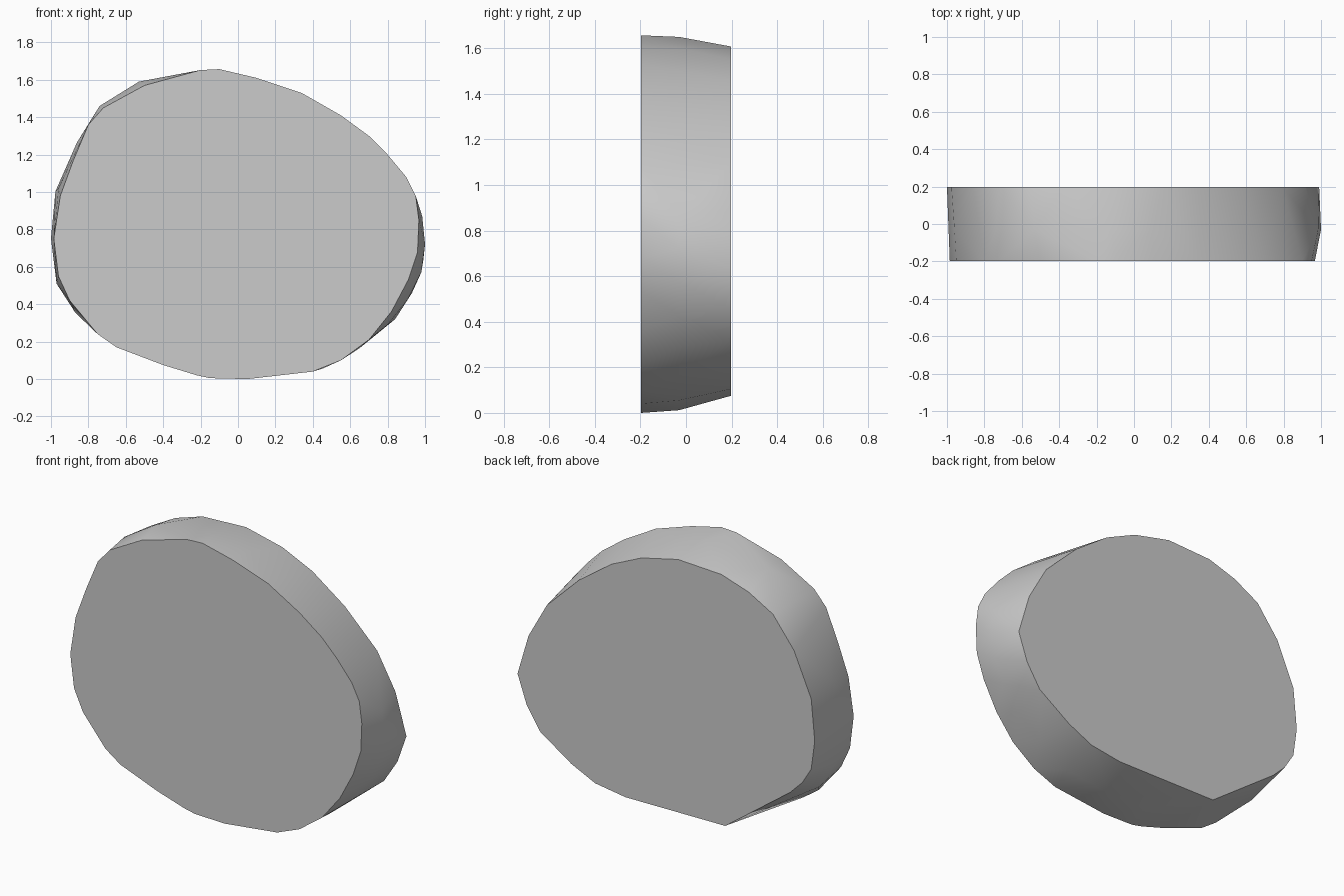
import bpy
import bmesh
import math

cube = bpy.data.objects.get("Cube")
if cube:
    bpy.data.objects.remove(cube, do_unlink=True)

HALF = 0.197  # half the slab thickness

# Outlines of the stone as (x, z), counter-clockwise from the bottom
front = [(-0.15, 0.005), (0.05, 0.0), (0.40, 0.04), (0.55, 0.10), (0.70, 0.21),
         (0.82, 0.36), (0.91, 0.53), (0.96, 0.68), (0.967, 0.85), (0.95, 0.98),
         (0.90, 1.08), (0.80, 1.20), (0.70, 1.30), (0.55, 1.41), (0.34, 1.53),
         (0.10, 1.61), (-0.10, 1.657), (-0.20, 1.652), (-0.50, 1.57), (-0.72, 1.45),
         (-0.80, 1.36), (-0.88, 1.17), (-0.95, 0.98), (-0.985, 0.75), (-0.96, 0.55),
         (-0.90, 0.42), (-0.75, 0.24), (-0.65, 0.17), (-0.40, 0.075), (-0.22, 0.02)]
middle = [(-0.10, 0.015), (0.15, 0.012), (0.45, 0.055), (0.65, 0.165), (0.80, 0.29),
          (0.91, 0.43), (0.98, 0.57), (1.0, 0.72), (0.985, 0.87), (0.10, 1.60),
          (-0.12, 1.65), (-0.53, 1.59), (-0.74, 1.46), (-0.96, 1.02), (-0.97, 0.51),
          (-0.87, 0.355)]
back = [(-0.40, 0.08), (0.267, 0.075), (0.47, 0.105), (0.63, 0.18), (0.84, 0.32),
        (0.93, 0.46), (0.99, 0.63), (0.916, 0.88), (0.794, 1.096), (0.578, 1.306),
        (0.361, 1.46), (0.159, 1.552), (-0.084, 1.608), (-0.375, 1.595), (-0.557, 1.537),
        (-0.72, 1.447), (-0.861, 1.265), (-0.976, 1.004), (-1.0, 0.752), (-0.976, 0.577),
        (-0.916, 0.48), (-0.834, 0.398)]

# Wrap the three outlines in one convex stone
bm = bmesh.new()
for outline, y in ((front, -HALF), (middle, -0.03), (back, HALF)):
    for x, z in outline:
        bm.verts.new((x, y, z))
bmesh.ops.convex_hull(bm, input=bm.verts[:])
bmesh.ops.delete(bm, geom=[v for v in bm.verts if not v.link_faces], context='VERTS')

# Merge the flat front and back into single faces
bmesh.ops.dissolve_limit(bm, angle_limit=math.radians(0.5),
                         verts=bm.verts[:], edges=bm.edges[:])
bmesh.ops.recalc_face_normals(bm, faces=bm.faces[:])
mesh = bpy.data.meshes.new("stone_slab")
bm.to_mesh(mesh)
bm.free()

stone = bpy.data.objects.new("stone_slab", mesh)
bpy.context.collection.objects.link(stone)

# Plain grey stone
grey = bpy.data.materials.new("stone_grey")
colour = (0.6, 0.6, 0.6, 1.0)
grey.diffuse_color = colour
grey.use_nodes = True
grey.node_tree.nodes["Principled BSDF"].inputs["Base Color"].default_value = colour
mesh.materials.append(grey)

# Smooth rim with crisp edges around the flat faces
bpy.ops.object.select_all(action='DESELECT')
stone.select_set(True)
bpy.context.view_layer.objects.active = stone
bpy.ops.object.shade_smooth_by_angle(angle=math.radians(40))
